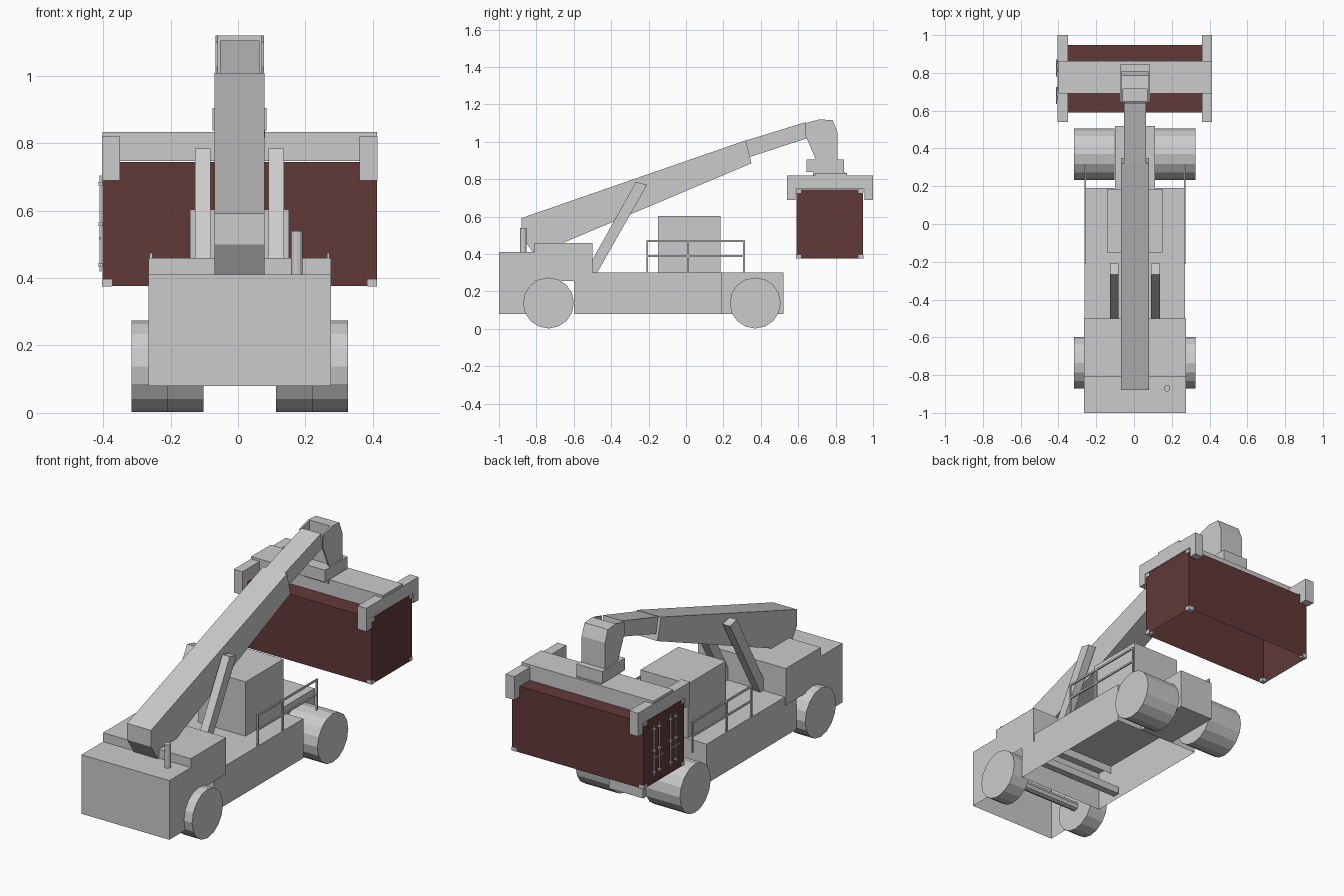
import bpy, bmesh, math
from mathutils import Matrix

if "Cube" in bpy.data.objects:
    bpy.data.objects.remove(bpy.data.objects["Cube"])

CX = 0.005  # vehicle centre line


def material(name, rgb):
    m = bpy.data.materials.new(name)
    m.diffuse_color = (*rgb, 1)
    m.use_nodes = True
    m.node_tree.nodes["Principled BSDF"].inputs["Base Color"].default_value = m.diffuse_color
    return m


GREY = material("machine grey", (0.6, 0.6, 0.6))
RED = material("container red", (0.12, 0.04, 0.04))


def finish(name, bm, mat=GREY):
    me = bpy.data.meshes.new(name)
    bm.normal_update()
    bm.to_mesh(me)
    bm.free()
    me.materials.append(mat)
    ob = bpy.data.objects.new(name, me)
    bpy.context.collection.objects.link(ob)
    return ob


def add_box(bm, x, y, z, open_sides=()):
    """Box from ranges; open_sides lists face directions to leave out."""
    size = (x[1] - x[0], y[1] - y[0], z[1] - z[0])
    mid = (sum(x) / 2, sum(y) / 2, sum(z) / 2)
    verts = bmesh.ops.create_cube(bm, size=1, matrix=Matrix.Translation(mid) @ Matrix.Diagonal((*size, 1)))["verts"]
    faces = {f for v in verts for f in v.link_faces}
    bm.normal_update()
    drop = [f for f in faces if any(f.normal["xyz".index(s[1])] * (1 if s[0] == "+" else -1) > 0.9 for s in open_sides)]
    bmesh.ops.delete(bm, geom=drop, context="FACES")


def boxes(name, items, mat=GREY, open_sides=()):
    bm = bmesh.new()
    for it in items:
        add_box(bm, *it, open_sides=open_sides)
    return finish(name, bm, mat)


def profile(name, pts, spans):
    """Side (y, z) outline extruded over each x span."""
    bm = bmesh.new()
    for x0, x1 in spans:
        f = bm.faces.new([bm.verts.new((x0, y, z)) for y, z in pts])
        new = bmesh.ops.extrude_face_region(bm, geom=[f])["geom"]
        bmesh.ops.translate(bm, vec=(x1 - x0, 0, 0), verts=[g for g in new if isinstance(g, bmesh.types.BMVert)])
    bmesh.ops.recalc_face_normals(bm, faces=bm.faces)
    return finish(name, bm)


def cylinder(name, r, x, y, z, length, axis="x", sides=16):
    bm = bmesh.new()
    rot = Matrix.Rotation(math.pi / 2, 4, "Y") if axis == "x" else Matrix()
    bmesh.ops.create_cone(bm, cap_ends=True, segments=sides, radius1=r, radius2=r, depth=length,
                          matrix=Matrix.Translation((x, y, z)) @ rot)
    return finish(name, bm)


def wide(h):
    return (CX - h, CX + h)


def pair(a, b):
    return [(CX - b, CX - a), (CX + a, CX + b)]


# chassis: hollow shells, open underneath
boxes("chassis", [(wide(0.266), (-0.6, 0.19), (0.08, 0.3))], open_sides=("-z",))
boxes("front_axle_frame", [(wide(0.105), (0.19, 0.52), (0.08, 0.3))])
boxes("cross_member", [(wide(0.26), (-0.47, -0.43), (0.1, 0.14))])
boxes("counterweight", [(wide(0.271), (-1.0, -0.81), (0.08, 0.41))], open_sides=("-z", "+y"))
boxes("engine_housing", [(wide(0.271), (-0.81, -0.5), (0.255, 0.46))], open_sides=("-z",))
boxes("cabin", [(wide(0.147), (-0.15, 0.185), (0.3, 0.603))])
cylinder("exhaust_pipe", 0.017, 0.175, -0.87, 0.475, 0.13, "z", 12)

# wheels: single at the steering end, doubled under the load
for side in (-1, 1):
    for name, off, y in (("rear_wheel", 0.268, -0.735), ("front_wheel_outer", 0.268, 0.37),
                         ("front_wheel_inner", 0.161, 0.37)):
        cylinder(name, 0.136, CX + side * off, y, 0.138, 0.107)
cylinder("rear_axle", 0.025, CX, -0.735, 0.138, 0.45, sides=8)

# hand rails on both sides of the deck
for side in (-1, 1):
    x = CX + side * 0.263
    xr = (x - 0.004, x + 0.004)
    rails = [(xr, (-0.212, 0.316), (z - 0.005, z + 0.005)) for z in (0.47, 0.39)]
    posts = [(xr, (y - 0.005, y + 0.005), (0.3, 0.47)) for y in (-0.207, 0.01, 0.311)]
    boxes("hand_rail", rails + posts)

# boom, lift struts and boom head
profile("main_boom", [(-0.88, 0.592), (0.32, 1.008), (0.35, 0.885), (-0.68, 0.45), (-0.82, 0.41), (-0.88, 0.5)],
        [wide(0.074)])
profile("inner_boom", [(0.3, 1.0), (0.64, 1.105), (0.65, 1.02), (0.33, 0.915)], [wide(0.059)])
profile("lift_struts", [(-0.5, 0.3), (-0.5, 0.37), (-0.268, 0.785), (-0.208, 0.77), (-0.475, 0.3)], pair(0.086, 0.132))
profile("boom_head", [(0.715, 1.12), (0.785, 1.115), (0.81, 1.05), (0.81, 0.905), (0.715, 0.905)], [wide(0.072)])
profile("head_cheeks", [(0.64, 1.1), (0.715, 1.12), (0.715, 0.905), (0.695, 0.905), (0.64, 1.03)], pair(0.064, 0.072))
boxes("rotator", [(wide(0.08), (0.645, 0.845), (0.838, 0.905)), (wide(0.075), (0.68, 0.85), (0.815, 0.838))])

# spreader: cross beam with two end arms that drop outside the container
boxes("spreader_beam", [(wide(0.407), (0.69, 0.862), (0.747, 0.834))])
profile("spreader_arms", [(0.54, 0.82), (1.0, 0.82), (1.0, 0.69), (0.955, 0.69), (0.955, 0.748),
                          (0.585, 0.748), (0.585, 0.69), (0.54, 0.69)], pair(0.355, 0.409))

# container: thin walled, open underneath
X, Y, Z = wide(0.407), (0.59, 0.947), (0.376, 0.745)
bm = bmesh.new()
add_box(bm, X, Y, Z)
bottom = min(bm.faces, key=lambda f: f.calc_center_median().z)
bmesh.ops.inset_region(bm, faces=[bottom], thickness=0.012, use_even_offset=True)
bmesh.ops.translate(bm, vec=(0, 0, 0.355), verts=bottom.verts)
finish("container", bm, RED)

# corner castings, slightly proud of the container
castings = []
for sx in (0, 1):
    for sy in (0, 1):
        for sz in (0, 1):
            r = []
            for (a, b), s, d in ((X, sx, 0.028), (Y, sy, 0.026), (Z, sz, 0.02)):
                r.append((b - d, b + 0.001) if s else (a - 0.001, a + d))
            castings.append(tuple(r))
boxes("corner_castings", castings)

# door lock rods with brackets and handles on the -x end
x0 = X[0]
rods = []
for y in (0.86, 0.815, 0.715, 0.67):
    rods.append(((x0 - 0.009, x0 - 0.003), (y - 0.003, y + 0.003), (0.42, 0.705)))
    rods += [((x0 - 0.012, x0), (y - 0.01, y + 0.01), (z - 0.005, z + 0.005)) for z in (0.44, 0.56, 0.68)]
    rods.append(((x0 - 0.011, x0 - 0.006), (y - 0.035, y), (0.515, 0.522)))
boxes("door_lock_rods", rods)
